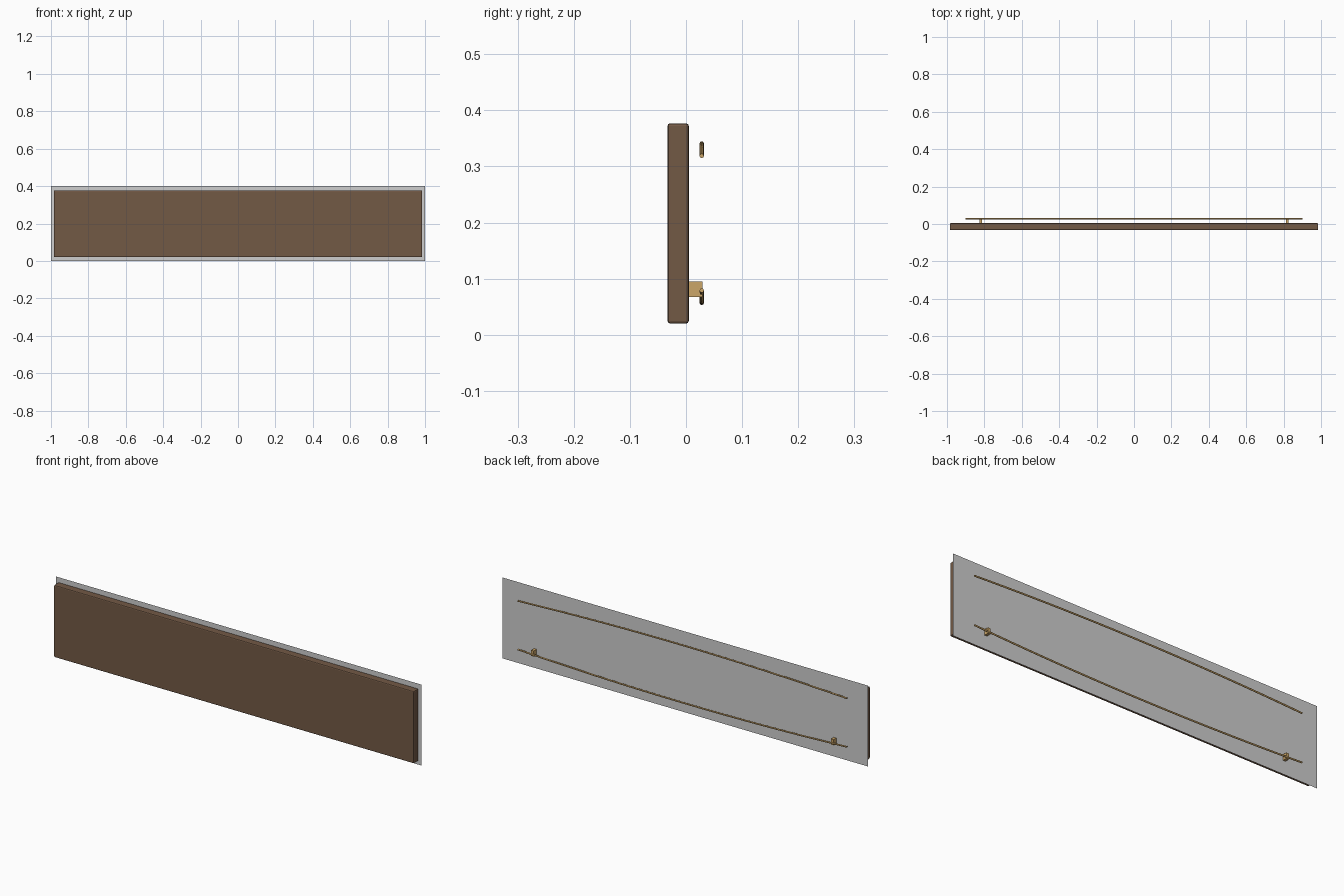
import bpy, bmesh
from mathutils import Matrix, Vector

cube = bpy.data.objects.get("Cube")
if cube:
    bpy.data.objects.remove(cube, do_unlink=True)


def material(name, rgb):
    m = bpy.data.materials.new(name)
    m.use_nodes = True
    m.diffuse_color = (*rgb, 1)
    m.node_tree.nodes["Principled BSDF"].inputs["Base Color"].default_value = (*rgb, 1)
    return m


def add_object(name, data, mat):
    obj = bpy.data.objects.new(name, data)
    bpy.context.collection.objects.link(obj)
    data.materials.append(mat)
    return obj


def box(name, center, size, mat, bevel=0):
    bm = bmesh.new()
    bmesh.ops.create_cube(bm, size=1, matrix=Matrix.LocRotScale(Vector(center), None, Vector(size)))
    mesh = bpy.data.meshes.new(name)
    bm.to_mesh(mesh)
    bm.free()
    obj = add_object(name, mesh, mat)
    if bevel:
        mod = obj.modifiers.new("Bevel", "BEVEL")
        mod.width = bevel
        mod.segments = 2
    return obj


def rod(name, z_end, z_mid, mat):
    # Shallow arc with a round section and capped ends
    curve = bpy.data.curves.new(name, "CURVE")
    curve.dimensions = "3D"
    curve.bevel_depth = 0.004
    curve.bevel_resolution = 2
    curve.use_fill_caps = True
    steps = 24
    spline = curve.splines.new("POLY")
    spline.points.add(steps)
    for i, p in enumerate(spline.points):
        t = 2 * i / steps - 1
        p.co = (0.9 * t, 0.028, z_mid + (z_end - z_mid) * t * t, 1)
    return add_object(name, curve, mat)


brown = material("dark wood", (0.17, 0.1, 0.06))
grey = material("light grey", (0.62, 0.62, 0.62))
brass = material("brass", (0.6, 0.38, 0.14))

# Thick board with softened edges
box("board", (0, -0.014, 0.1985), (1.97, 0.038, 0.357), brown, 0.005)

# Thin backing sheet
bm = bmesh.new()
bmesh.ops.create_grid(bm, x_segments=1, y_segments=1, size=0.5)
for v in bm.verts:
    v.co = (-v.co.x * 2, 0.0062, (v.co.y + 0.5) * 0.4)
sheet = bpy.data.meshes.new("backing_sheet")
bm.to_mesh(sheet)
bm.free()
add_object("backing_sheet", sheet, grey)

# Bowed rods on the back
rod("upper_rod", 0.319, 0.341, brass)
rod("lower_rod", 0.079, 0.057, brass)

# Rod brackets
for side, x in (("left", 0.82), ("right", -0.82)):
    box(side + "_bracket", (x, 0.017, 0.081), (0.014, 0.024, 0.028), brass)
